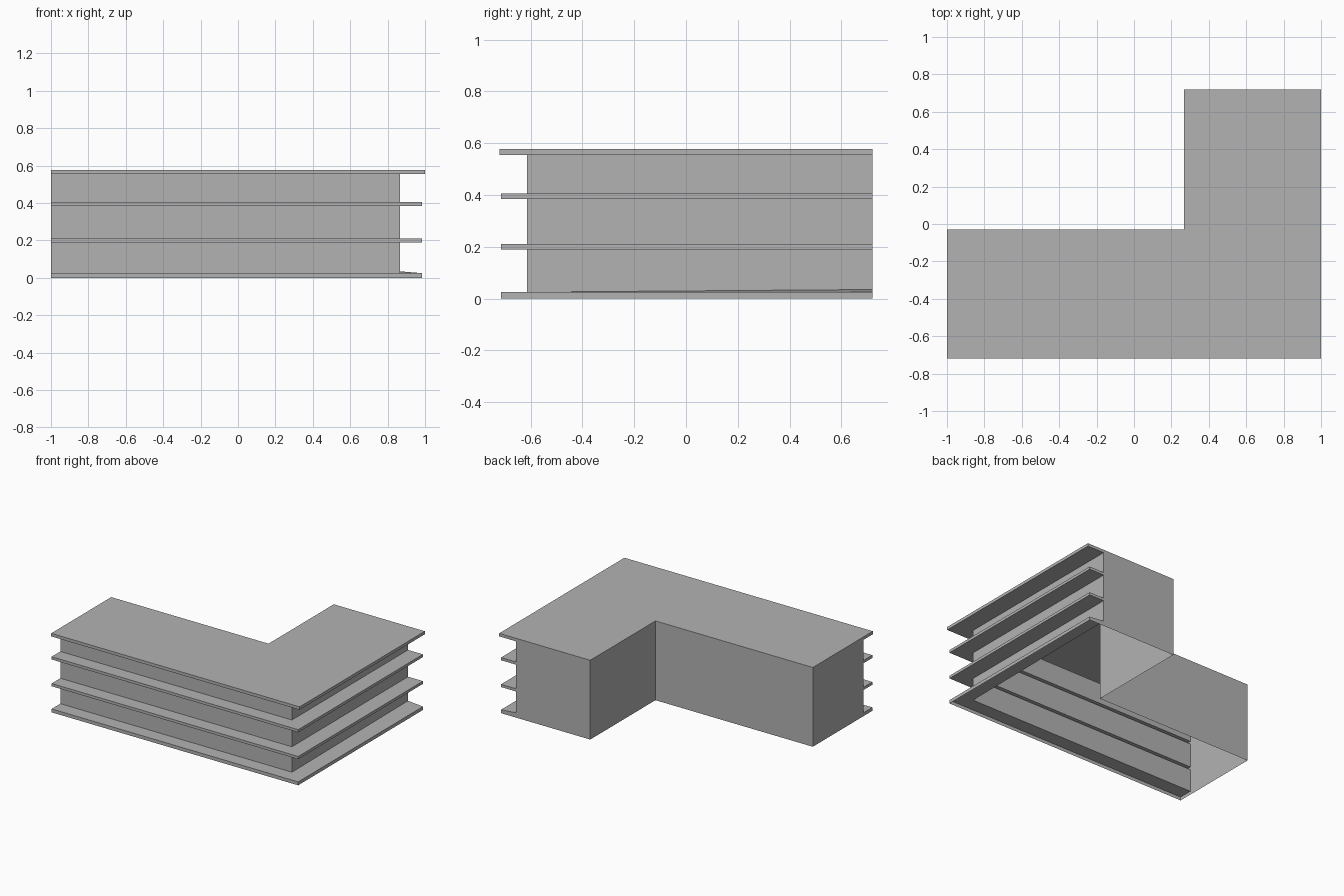
import bpy
import bmesh

cube = bpy.data.objects.get("Cube")
if cube:
    bpy.data.objects.remove(cube, do_unlink=True)

# Single grey material
grey = bpy.data.materials.new("plain grey")
grey.use_nodes = True
colour = (0.45, 0.45, 0.45, 1)
grey.diffuse_color = colour
grey.node_tree.nodes["Principled BSDF"].inputs["Base Color"].default_value = colour

# Plan limits of the L shape
LEFT, BACK = -1.0, 0.72
INNER_X, INNER_Y = 0.267, -0.03

# Outer corner of each outline in plan
LIP, LEDGE, WALL = (1.0, -0.72), (0.985, -0.715), (0.865, -0.615)
TOP, LIP_BASE = 0.577, 0.555

# Stepped section, top to bottom: the wall runs between projecting ledges
section = [(LIP, TOP), (LIP, LIP_BASE), (WALL, LIP_BASE)]
for upper, lower in ((0.405, 0.385), (0.21, 0.19)):
    section += [(WALL, upper), (LEDGE, upper), (LEDGE, lower), (WALL, lower)]
section += [(WALL, 0.025), (LEDGE, 0.025), (LEDGE, 0)]

bm = bmesh.new()

# Sweep the section along the front and round the corner to the back
rows = []
for (x, y), z in section:
    row = [bm.verts.new(p) for p in ((LEFT, y, z), (x, y, z), (x, BACK, z))]
    rows.append(row)
rows[-3][2].co.z = 0.035  # slightly lifted end of the lowest ledge
for a, b in zip(rows, rows[1:]):
    for i in range(2):
        bm.faces.new((a[i], b[i], b[i + 1], a[i + 1]))

# Inner side of the L, from the left end to the back end
plan = ((LEFT, INNER_Y), (INNER_X, INNER_Y), (INNER_X, BACK))
high = [bm.verts.new((x, y, TOP)) for x, y in plan]
low = [bm.verts.new((x, y, 0)) for x, y in plan]
for i in range(2):
    bm.faces.new((high[i], high[i + 1], low[i + 1], low[i]))

# Top surface and the two end caps; the underside stays open
bm.faces.new(rows[0] + high[::-1])
for i in (0, 2):
    bm.faces.new([r[i] for r in rows] + [low[i], high[i]])

bmesh.ops.recalc_face_normals(bm, faces=bm.faces)
mesh = bpy.data.meshes.new("corner_counter")
bm.to_mesh(mesh)
bm.free()
mesh.materials.append(grey)
counter = bpy.data.objects.new("corner_counter", mesh)
bpy.context.collection.objects.link(counter)
